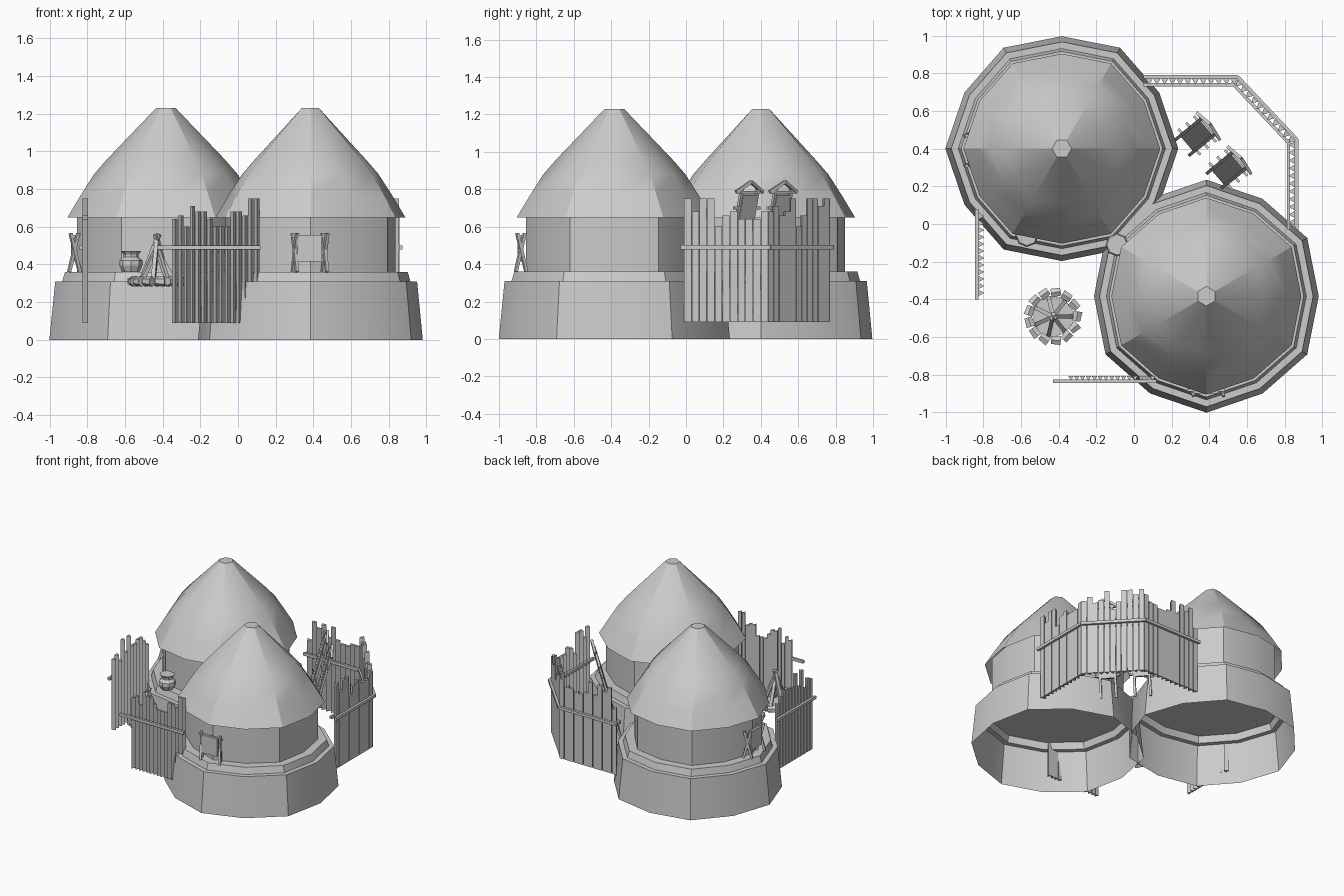
import bpy, bmesh, math, random
from mathutils import Vector, Matrix

random.seed(4)
cube = bpy.data.objects.get("Cube")
if cube:
    bpy.data.objects.remove(cube)

grey = bpy.data.materials.new("plain_grey")
grey.use_nodes = True
COLOUR = (0.6, 0.6, 0.6, 1)
grey.diffuse_color = COLOUR
grey.node_tree.nodes["Principled BSDF"].inputs["Base Color"].default_value = COLOUR


def finish(name, bm, smooth=None):
    mesh = bpy.data.meshes.new(name)
    bm.to_mesh(mesh)
    bm.free()
    mesh.materials.append(grey)
    obj = bpy.data.objects.new(name, mesh)
    bpy.context.collection.objects.link(obj)
    if smooth:
        bpy.ops.object.select_all(action='DESELECT')
        obj.select_set(True)
        bpy.context.view_layer.objects.active = obj
        bpy.ops.object.shade_smooth_by_angle(angle=math.radians(smooth))
    return obj


def lathe(name, profile, centre, sides=12, phase=0, base=False, lid=True, smooth=None):
    """Stack rings of (radius, height, ratio); ratio pulls in every other corner."""
    bm = bmesh.new()
    rings = []
    for r, z, ratio in profile:
        ring = []
        for i in range(sides):
            t = math.tau * i / sides
            rad = r * (ratio if (i + phase) % 2 else 1)
            ring.append(bm.verts.new((centre[0] + rad * math.cos(t),
                                      centre[1] + rad * math.sin(t), z)))
        rings.append(ring)
    for low, high in zip(rings, rings[1:]):
        for i in range(sides):
            j = (i + 1) % sides
            bm.faces.new((low[i], low[j], high[j], high[i]))
    if lid:
        bm.faces.new(rings[-1])
    if base:
        bm.faces.new(rings[0][::-1])
    return finish(name, bm, smooth)


def stick(bm, a, b, r, sides=4):
    """Add a straight pole from a to b."""
    a, b = Vector(a), Vector(b)
    d = b - a
    m = Matrix.Translation((a + b) / 2) @ d.to_track_quat('Z', 'Y').to_matrix().to_4x4()
    m = m @ Matrix.Rotation(math.pi / sides, 4, 'Z')
    bmesh.ops.create_cone(bm, cap_ends=True, segments=sides, radius1=r, radius2=r,
                          depth=d.length, matrix=m)


def block(bm, matrix, size):
    bmesh.ops.create_cube(bm, size=1, matrix=matrix @ Matrix.Diagonal((*size, 1)))


# Huts: open plinth, wall and thatched roof, six strong corners each
HUTS = {"back": (-0.383, 0.4, 0), "front": (0.384, -0.383, 1)}
for label, (x, y, phase) in HUTS.items():
    c = (x, y)
    lathe(label + "_hut_plinth", [(0.618, 0, 0.965), (0.587, 0.31, 0.965), (0.55, 0.31, 0.965),
                                  (0.535, 0.36, 0.965)], c, phase=phase, smooth=29)
    lathe(label + "_hut_wall", [(0.472, 0.36, 0.955), (0.472, 0.7, 0.955)], c,
          phase=phase, lid=False, smooth=29)
    lathe(label + "_hut_roof", [(0.522, 0.65, 0.965), (0.45, 0.77, 0.96), (0.38, 0.88, 0.95),
                                (0.315, 0.955, 0.94), (0.052, 1.23, 0.866)], c,
          phase=phase, smooth=32)

# Clay pots on the ledges
for label, c in {"left": (-0.09, -0.11), "right": (-0.568, -0.06)}.items():
    lathe(label + "_pot", [(0.045, 0.36, 1), (0.062, 0.395, 1), (0.06, 0.42, 1), (0.04, 0.44, 1),
                           (0.04, 0.452, 1), (0.055, 0.472, 1)], c, sides=8, base=True)


# Hide racks: crossed legs, top bar and a stretched hide
def hide_rack(name, place):
    bm = bmesh.new()
    for x in (-0.08, 0.08):
        for s in (-1, 1):
            stick(bm, (x + 0.012 * s, -0.028 * s, 0.36), (x - 0.012 * s, 0.02 * s, 0.565), 0.012)
    stick(bm, (-0.1, 0, 0.55), (0.1, 0, 0.55), 0.009)
    block(bm, Matrix.Translation((0, -0.004, 0.485)), (0.13, 0.028, 0.14))
    bm.transform(place)
    finish(name, bm)


hide_rack("front_hide_rack", Matrix.Translation((0.382, -0.882, 0)))
hide_rack("side_hide_rack", Matrix.Translation((-0.868, 0.4, 0))
          @ Matrix.Rotation(-math.pi / 2, 4, 'Z'))


# Fences: uneven three-sided pickets tied to rails
def fence(name, start, end, offsets, step, overhang, facing=1):
    bm = bmesh.new()
    a, b = Vector((*start, 0)), Vector((*end, 0))
    d = (b - a).normalized()
    side = Vector((d.y, -d.x, 0))
    turn = math.atan2(side.y, side.x) - facing * math.pi / 2
    r = step * 0.54
    for i in range(round((b - a).length / step)):
        top = random.choice((0.6, 0.64, 0.66, 0.68, 0.68, 0.71, 0.75))
        p = a + d * step * (i + 0.5) + Vector((0, 0, (0.09 + top) / 2))
        bmesh.ops.create_cone(bm, cap_ends=True, segments=3, radius1=r, radius2=r,
                              depth=top - 0.09,
                              matrix=Matrix.Translation(p) @ Matrix.Rotation(turn, 4, 'Z'))
    for off in offsets:
        low = a - d * overhang[0] + side * off
        high = b + d * overhang[1] + side * off
        m = Matrix.Translation((low + high) / 2 + Vector((0, 0, 0.49)))
        m = m @ Matrix.Rotation(math.atan2(d.y, d.x), 4, 'Z')
        block(bm, m, ((high - low).length, 0.018, 0.022))
    finish(name, bm)


fence("front_fence", (-0.35, -0.815), (0.11, -0.815), (0.02,), 0.031, (0.08, 0.01))
fence("right_fence", (-0.815, 0.06), (-0.815, -0.38), (0.02,), 0.037, (0.02, 0.02), -1)
YARD = [(0.06, 0.76), (0.54, 0.76), (0.842, 0.44), (0.842, -0.02)]
for label, a, b in zip(("back", "corner", "left"), YARD, YARD[1:]):
    fence(label + "_fence", a, b, (-0.022, 0.022), 0.041, (0.01, 0.01))

# Leaning drying frames in the yard: poles, crossbars, boards and a small gable
lean = Vector((0.77, 0.63, 0))
across = Vector((0.65, -0.76, 0))
up = Vector((0, 0, 1))
for n, c in enumerate([(0.335, 0.47, 0), (0.5, 0.29, 0)]):
    bm = bmesh.new()

    def at(w, z):
        return Vector(c) + across * w + lean * (z - 0.5) * 0.27 + up * z

    for w in (-0.055, 0.055):
        stick(bm, at(w, 0.14), at(w, 0.8), 0.012)
        stick(bm, at(w * 1.7, 0.785), at(0, 0.84), 0.012)
    for z in (0.3, 0.5, 0.7, 0.785):
        stick(bm, at(-0.09, z), at(0.09, z), 0.01)
    for w in (-0.036, -0.012, 0.012, 0.036):
        stick(bm, at(w, 0.28), at(w, 0.77), 0.017)
    finish(f"drying_frame_{n + 1}", bm)

# Campfire: ring of stones, split logs and tall leaning sticks
fire = Matrix.Translation((-0.43, -0.49, 0.31))
bm = bmesh.new()
for i in range(13):
    m = Matrix.Rotation(math.tau * i / 13, 4, 'Z') @ Matrix.Translation((0.128, 0, 0))
    m = m @ Matrix.Rotation(random.uniform(-0.4, 0.4), 4, 'Z')
    m = m @ Matrix.Rotation(math.pi / 2, 4, 'X')
    bmesh.ops.create_cone(bm, cap_ends=True, segments=6, radius1=0.028, radius2=0.023,
                          depth=0.052, matrix=m)
bm.transform(fire)
finish("fire_stones", bm)

bm = bmesh.new()
for i in range(7):
    t = math.tau * i / 7
    foot = Vector((math.cos(t), math.sin(t), 0))
    stick(bm, foot * 0.1 - up * 0.015, foot * -0.012 + up * (0.2 + 0.05 * (i % 2)), 0.015)
bmesh.ops.create_cone(bm, cap_ends=True, segments=10, radius1=0.11, radius2=0.11, depth=0.015,
                      matrix=Matrix.Translation((0, 0, -0.012)))
bm.transform(fire)
finish("fire_logs", bm)
